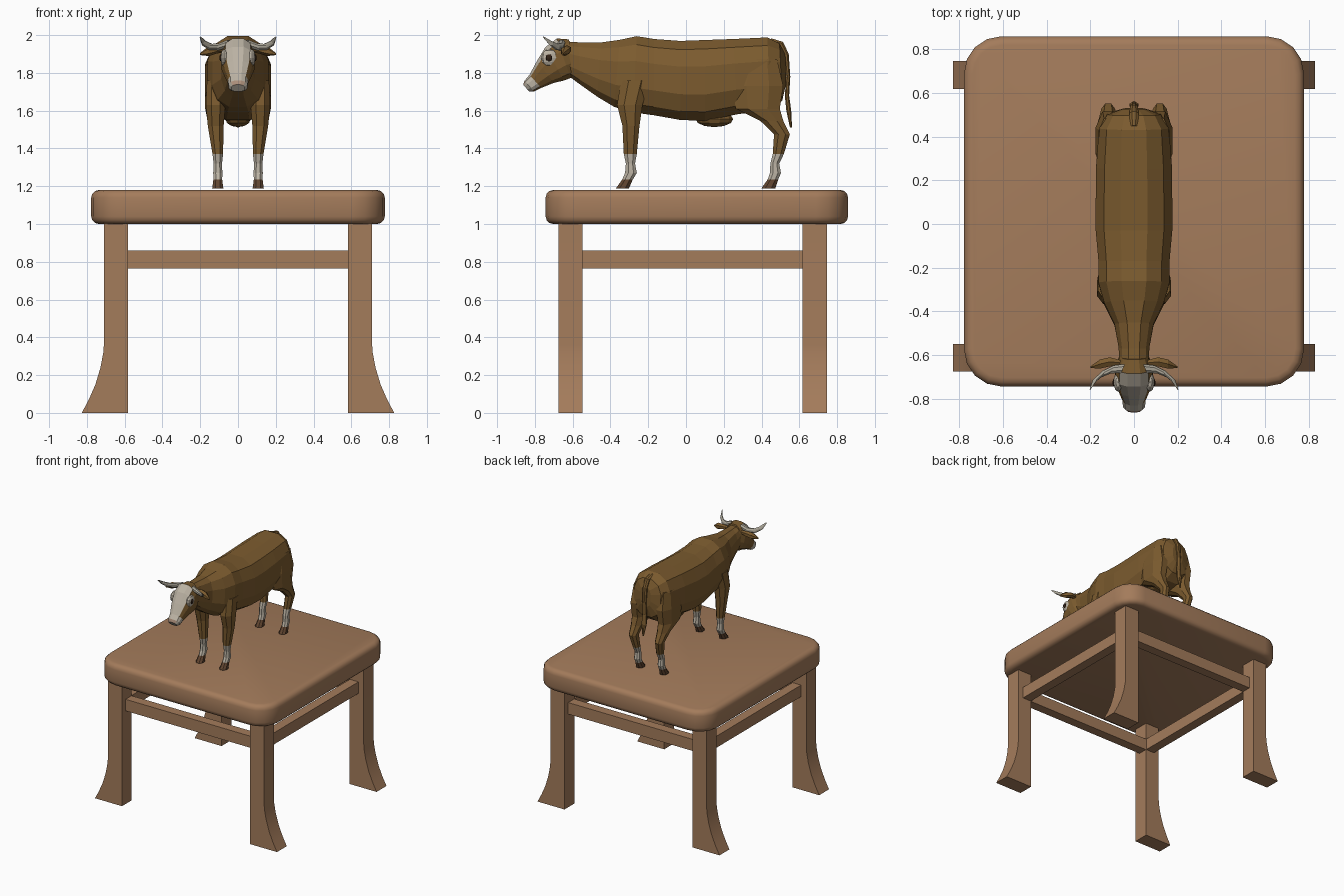
import bpy, bmesh, math
from mathutils import Vector as V

if "Cube" in bpy.data.objects:
    bpy.data.objects.remove(bpy.data.objects["Cube"])

def material(name, r, g, b):
    m = bpy.data.materials.new(name)
    m.diffuse_color = (r, g, b, 1)
    m.use_nodes = True
    m.node_tree.nodes["Principled BSDF"].inputs["Base Color"].default_value = m.diffuse_color
    return m

WOOD = material("warm wood", 0.37, 0.20, 0.105)
HIDE = material("brown hide", 0.20, 0.105, 0.028)
CREAM = material("cream markings", 0.50, 0.45, 0.37)
HOOF = material("hoof brown", 0.12, 0.06, 0.03)
NOSE = material("nose pink", 0.42, 0.28, 0.20)
HORN = material("horn grey", 0.42, 0.39, 0.32)
DARK = material("eye dark", 0.03, 0.015, 0.008)

def finish(name, bm, mats, rule=None, smooth=False):
    bmesh.ops.recalc_face_normals(bm, faces=bm.faces)
    bm.normal_update()
    if rule:
        for f in bm.faces:
            f.material_index = rule(f.calc_center_median(), f.normal)
    me = bpy.data.meshes.new(name)
    bm.to_mesh(me)
    bm.free()
    for m in mats:
        me.materials.append(m)
    ob = bpy.data.objects.new(name, me)
    bpy.context.collection.objects.link(ob)
    if smooth:
        bpy.ops.object.select_all(action='DESELECT')
        ob.select_set(True)
        bpy.context.view_layer.objects.active = ob
        bpy.ops.object.shade_smooth_by_angle(angle=math.radians(35))
    return ob

def loft(name, rings, mats, n=12, e=2.5, rule=None):
    """Skin rings given as (centre, half-axis u, half-axis v)."""
    bm = bmesh.new()
    rows = []
    for c, u, v in rings:
        row = []
        for i in range(n):
            a = 2 * math.pi * (i + 0.5) / n
            p, q = math.cos(a), math.sin(a)
            p = math.copysign(abs(p) ** (2 / e), p)
            q = math.copysign(abs(q) ** (2 / e), q)
            row.append(bm.verts.new(V(c) + V(u) * p + V(v) * q))
        rows.append(row)
    for a, b in zip(rows, rows[1:]):
        for i in range(n):
            j = (i + 1) % n
            bm.faces.new((a[i], a[j], b[j], b[i]))
    bm.faces.new(rows[0])
    bm.faces.new(rows[-1])
    return finish(name, bm, mats, rule)

def span(y1, z1, y2, z2, w, x=0):
    """Ring spanning two side-view points, with half width w."""
    return ((x, (y1 + y2) / 2, (z1 + z2) / 2), (w, 0, 0), (0, (y1 - y2) / 2, (z1 - z2) / 2))

def box(name, lo, hi):
    bm = bmesh.new()
    bmesh.ops.create_cube(bm, size=1)
    for v in bm.verts:
        v.co = V([(a + b) / 2 + c * (b - a) for a, b, c in zip(lo, hi, v.co)])
    return bm

def ball(name, centre, size, mat, seg=10):
    bm = bmesh.new()
    bmesh.ops.create_uvsphere(bm, u_segments=seg, v_segments=6, radius=1)
    for v in bm.verts:
        v.co = V([c + s * k for c, s, k in zip(centre, size, v.co)])
    return finish(name, bm, [mat])

# Seat: rounded slab with softened rims
bm = box("seat", (-0.777, -0.743, 1.0), (0.777, 0.858, 1.18))
upright = [e for e in bm.edges if abs(e.verts[0].co.z - e.verts[1].co.z) > 0.1]
bmesh.ops.bevel(bm, geom=upright, offset=0.17, segments=4, profile=0.5, affect='EDGES')
bm.normal_update()
rim = list({e for f in bm.faces if abs(f.normal.z) > 0.9 for e in f.edges})
bmesh.ops.bevel(bm, geom=rim, offset=0.04, segments=3, profile=0.5, affect='EDGES')
finish("seat", bm, [WOOD], smooth=True)

# Stool legs: straight posts with outward flared feet
PROFILE = [(0.582, 0), (0.827, 0), (0.79, 0.07), (0.755, 0.15), (0.728, 0.24),
           (0.713, 0.32), (0.71, 0.36), (0.71, 1.01), (0.582, 1.01)]
for end, y0, y1 in (("front", -0.675, -0.548), ("back", 0.618, 0.746)):
    for s in (-1, 1):
        bm = bmesh.new()
        face = bm.faces.new([bm.verts.new((s * x, y0, z)) for x, z in PROFILE])
        ext = bmesh.ops.extrude_face_region(bm, geom=[face])
        for v in ext["geom"]:
            if isinstance(v, bmesh.types.BMVert):
                v.co.y = y1
        finish(f"stool_{end}_leg", bm, [WOOD], smooth=True)

# Stretchers
for name, lo, hi in (
        ("front_stretcher", (-0.59, -0.628, 0.765), (0.59, -0.55, 0.86)),
        ("back_stretcher", (-0.59, 0.62, 0.765), (0.59, 0.698, 0.86)),
        ("left_stretcher", (-0.662, -0.56, 0.765), (-0.584, 0.63, 0.86)),
        ("right_stretcher", (0.584, -0.56, 0.765), (0.662, 0.63, 0.86))):
    finish(name, box(name, lo, hi), [WOOD])

# Cow body and neck
loft("cow_body", [span(*r) for r in (
    (0.525, 1.90, 0.53, 1.74, 0.05),
    (0.495, 1.96, 0.51, 1.65, 0.125),
    (0.43, 1.993, 0.45, 1.60, 0.165),
    (0.25, 1.985, 0.27, 1.575, 0.178),
    (0.10, 1.98, 0.10, 1.54, 0.18),
    (-0.03, 1.975, -0.03, 1.545, 0.18),
    (-0.17, 1.985, -0.17, 1.57, 0.167),
    (-0.26, 2.0, -0.28, 1.585, 0.167),
    (-0.35, 1.98, -0.38, 1.615, 0.14),
    (-0.45, 1.965, -0.47, 1.67, 0.092),
    (-0.57, 1.965, -0.56, 1.735, 0.072),
    (-0.65, 1.97, -0.62, 1.78, 0.07))], [HIDE])

# Cow head: pale blaze on the front, pale muzzle and pink nose tip
def head_rule(c, n):
    if c.y < -0.838 and n.y < -0.8:
        return 2
    if c.y < -0.79 and c.z < 1.77:
        return 1
    return 1 if c.y < -0.70 and n.dot(V((0, -0.85, 0.53))) > 0.6 else 0

loft("cow_head", [span(*r) for r in (
    (-0.62, 1.98, -0.585, 1.79, 0.065),
    (-0.685, 1.985, -0.61, 1.77, 0.085),
    (-0.745, 1.94, -0.645, 1.757, 0.09),
    (-0.79, 1.865, -0.70, 1.745, 0.075),
    (-0.83, 1.79, -0.765, 1.72, 0.054),
    (-0.855, 1.76, -0.805, 1.70, 0.052),
    (-0.862, 1.738, -0.83, 1.70, 0.036))], [HIDE, CREAM, NOSE], rule=head_rule)

# Cow legs: hide above, pale socks, dark hooves (front y, back y, z, half width)
FRONT = [(-0.35, -0.19, 1.76, 0.05), (-0.37, -0.225, 1.63, 0.056), (-0.34, -0.243, 1.52, 0.045),
         (-0.332, -0.258, 1.37, 0.030), (-0.32, -0.268, 1.32, 0.024), (-0.325, -0.258, 1.27, 0.026),
         (-0.34, -0.28, 1.235, 0.025), (-0.375, -0.30, 1.187, 0.032)]
HIND = [(0.28, 0.49, 1.87, 0.045), (0.235, 0.525, 1.73, 0.062), (0.255, 0.505, 1.61, 0.06),
        (0.39, 0.52, 1.545, 0.046), (0.463, 0.553, 1.475, 0.034), (0.457, 0.52, 1.37, 0.028),
        (0.445, 0.495, 1.32, 0.024), (0.442, 0.505, 1.27, 0.026), (0.43, 0.49, 1.235, 0.025),
        (0.395, 0.475, 1.187, 0.032)]

def leg_rule(c, n):
    return 0 if c.z > 1.37 else 1 if c.z > 1.235 else 2

for s, side in ((-1, "left"), (1, "right")):
    for end, rows in (("front", FRONT), ("hind", HIND)):
        loft(f"cow_{end}_leg_{side}",
             [span(a, z, b, z, w, s * (0.118 if z > 1.4 else 0.107)) for a, b, z, w in rows],
             [HIDE, CREAM, HOOF], n=8, e=2.2, rule=leg_rule)

    # Horns curve outward, forward and up
    loft(f"horn_{side}", [((s * x, y, z), (s * -r * 0.4, r, 0), (s * -r * k, 0, r)) for x, y, z, r, k in (
        (0.05, -0.66, 1.955, 0.022, 0), (0.10, -0.665, 1.938, 0.02, 0.1),
        (0.145, -0.685, 1.938, 0.017, 0.4), (0.18, -0.715, 1.957, 0.012, 0.8),
        (0.20, -0.755, 1.99, 0.003, 1))], [HORN], n=8, e=2)

    # Ears: flattened leaf shapes
    loft(f"ear_{side}", [((s * x, y, z), (0, r, 0), (0, 0, h)) for x, y, z, r, h in (
        (0.06, -0.635, 1.925, 0.014, 0.014), (0.11, -0.63, 1.925, 0.024, 0.022),
        (0.155, -0.64, 1.915, 0.024, 0.026), (0.20, -0.655, 1.90, 0.004, 0.006))], [HIDE], n=6, e=2)

    # Eye patches and eyes
    ball(f"eye_patch_{side}", (s * 0.073, -0.722, 1.88), (0.021, 0.045, 0.045), CREAM)
    ball(f"eye_{side}", (s * 0.088, -0.725, 1.88), (0.011, 0.02, 0.02), DARK, 8)

# Udder and tail
ball("udder", (0, 0.15, 1.555), (0.07, 0.10, 0.042), HIDE)
loft("tail", [span(*r) for r in (
    (0.45, 1.985, 0.44, 1.95, 0.02), (0.515, 1.965, 0.49, 1.935, 0.022),
    (0.545, 1.90, 0.515, 1.89, 0.02), (0.553, 1.78, 0.53, 1.78, 0.017),
    (0.547, 1.68, 0.522, 1.68, 0.018), (0.558, 1.60, 0.53, 1.60, 0.022),
    (0.562, 1.51, 0.55, 1.51, 0.006))], [HIDE], n=8, e=2)
